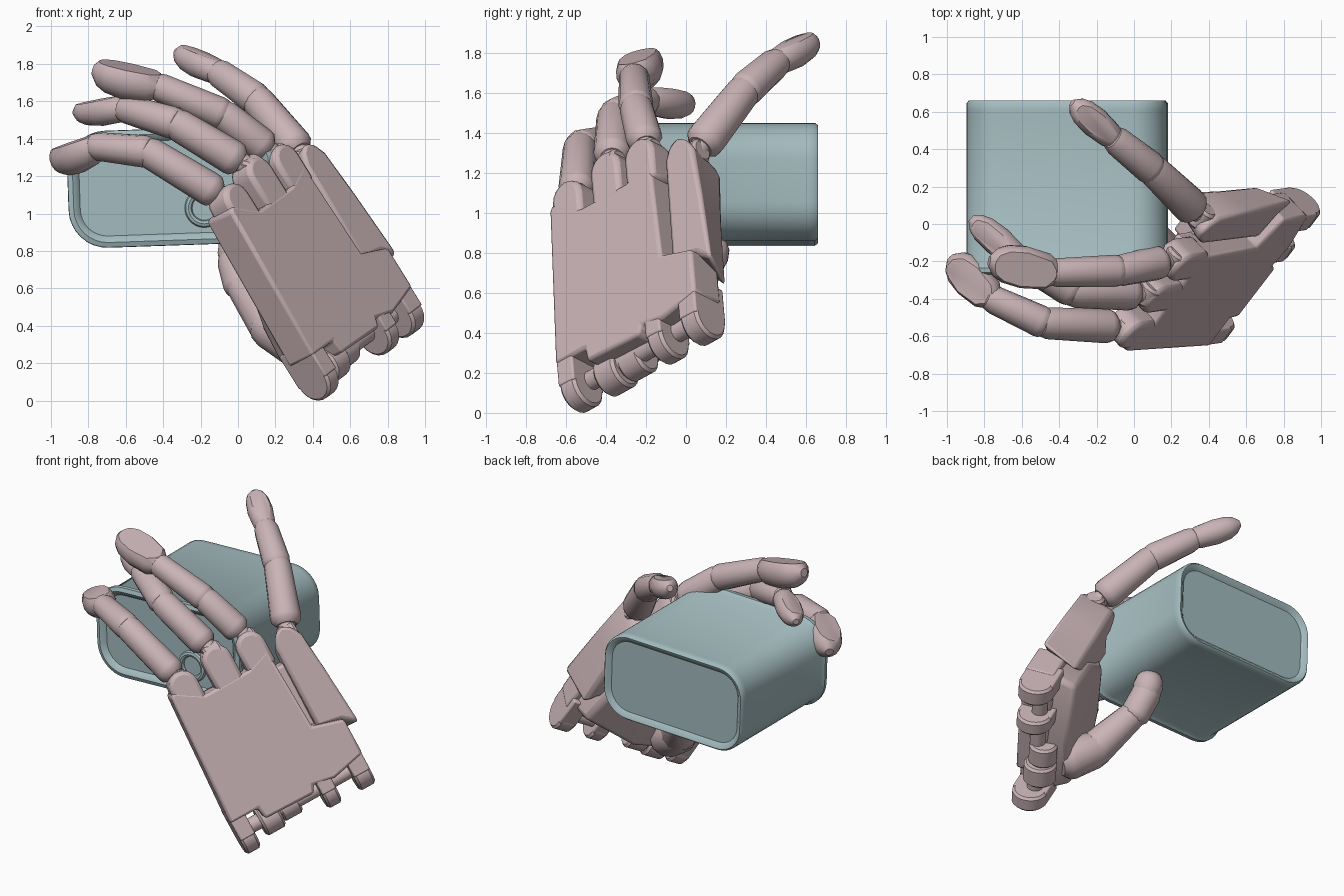
import bpy, bmesh, math
from mathutils import Matrix, Vector

if "Cube" in bpy.data.objects:
    bpy.data.objects.remove(bpy.data.objects["Cube"])


def material(name, rgb):
    m = bpy.data.materials.new(name)
    m.use_nodes = True
    m.diffuse_color = (*rgb, 1)
    m.node_tree.nodes["Principled BSDF"].inputs["Base Color"].default_value = (*rgb, 1)
    return m


PINK = material("dusty pink", (0.59, 0.455, 0.47))
TEAL = material("pale teal", (0.37, 0.50, 0.52))

# Palm frame: across the knuckles, toward the fingers, out of the back of the hand
ACROSS = Vector((0.549, 0.732, 0.406)).normalized()
OUT = Vector((0.65, -0.678, 0.345))
OUT = (OUT - ACROSS * OUT.dot(ACROSS)).normalized()
ALONG = OUT.cross(ACROSS)
PALM = Matrix((ACROSS, ALONG, OUT)).transposed().to_4x4()


def finish(bm, name, mat, matrix=None, bevel=0, angle=35):
    bmesh.ops.recalc_face_normals(bm, faces=bm.faces)
    me = bpy.data.meshes.new(name)
    bm.to_mesh(me)
    bm.free()
    me.materials.append(mat)
    ob = bpy.data.objects.new(name, me)
    bpy.context.collection.objects.link(ob)
    if matrix:
        ob.matrix_world = matrix
    if bevel:
        mod = ob.modifiers.new("bevel", "BEVEL")
        mod.width = bevel
        mod.segments = 2
        mod.limit_method = "ANGLE"
    bpy.ops.object.select_all(action="DESELECT")
    ob.select_set(True)
    bpy.context.view_layer.objects.active = ob
    bpy.ops.object.shade_smooth_by_angle(angle=math.radians(angle))
    return ob


def loft(bm, rings):
    """Bridge closed rings of points and cap both ends."""
    rows = [[bm.verts.new(p) for p in ring] for ring in rings]
    n = len(rows[0])
    for a, b in zip(rows, rows[1:]):
        for i in range(n):
            j = (i + 1) % n
            bm.faces.new((a[i], a[j], b[j], b[i]))
    bm.faces.new(rows[0])
    bm.faces.new(rows[-1])


def slab(name, outline, low, high, bevel=0.02, inner=None):
    """Flat outline in the palm frame, given thickness; the inner face may differ."""
    bm = bmesh.new()
    loft(bm, [[(x, y, low) for x, y in inner or outline], [(x, y, high) for x, y in outline]])
    return finish(bm, name, PINK, PALM, bevel)


def turned(name, p, q, profile, sides=12, nail=None, depth=0):
    """Revolve (distance, radius) pairs about the line from p to q."""
    p, q = Vector(p), Vector(q)
    axis = (q - p).normalized()
    side = axis.cross(OUT).normalized()
    up = side.cross(axis)
    bm = bmesh.new()
    rings = []
    for dist, r in profile:
        turn = [2 * math.pi * (i + 0.5) / sides for i in range(sides)]
        rings.append([p + axis * dist + side * (r * math.cos(t)) + up * (r * math.sin(t)) for t in turn])
    loft(bm, rings)
    if nail:
        # Flat nail face sliced off the fingertip
        no = Vector(nail)
        no = (no - axis * no.dot(axis) * 0.85).normalized()
        cut = bmesh.ops.bisect_plane(bm, geom=bm.verts[:] + bm.edges[:] + bm.faces[:],
                                     plane_co=(p + q) / 2 + no * depth,
                                     plane_no=no, clear_outer=True)
        edges = [e for e in cut["geom_cut"] if isinstance(e, bmesh.types.BMEdge)]
        bmesh.ops.holes_fill(bm, edges=edges)
    return finish(bm, name, PINK)


def rod(name, a0, a1, b, n, r):
    """Cylinder lying across the palm."""
    p, q = (PALM @ Vector((a, b, n)) for a in (a0, a1))
    length = (q - p).length
    e = 0.015
    return turned(name, p, q, [(0, r - e), (e, r), (length - e, r), (length, r - e)], 20)


def bone(name, p, q, r0, r1):
    length = (Vector(q) - Vector(p)).length
    turned(name, p, q, [(-0.3 * r0, 0.65 * r0), (0, 0.95 * r0), (0.3 * r0, r0), (length - 0.2 * r1, r1),
                        (length + 0.3 * r1, 0.85 * r1), (length + 0.5 * r1, 0.5 * r1)])


def fingertip(name, p, q, r, nail, depth=0):
    length = (Vector(q) - Vector(p)).length
    turned(name, p, q, [(-0.02, 0.5 * r), (0.12 * length, 0.86 * r), (0.5 * length, r), (0.78 * length, 0.9 * r),
                        (0.93 * length, 0.68 * r), (length + 0.015, 0.25 * r)], 16, nail, r * depth)


# Fingers: knuckle, two joints, tip end; radii; nail direction and depth
fingers = {
    "index": ([(0.36, 0.04, 1.29), (0.10, 0.29, 1.61), (-0.10, 0.45, 1.75), (-0.32, 0.64, 1.86)],
              (0.1, 0.088, 0.082), (0, 0, 1), 0.7),
    "middle": ([(0.21, -0.19, 1.30), (-0.08, -0.25, 1.53), (-0.43, -0.26, 1.68), (-0.76, -0.20, 1.765)],
               (0.092, 0.085, 0.115), (0, -0.2, 1), 0.55),
    "ring": ([(0.07, -0.37, 1.24), (-0.33, -0.36, 1.48), (-0.60, -0.20, 1.56), (-0.86, 0.02, 1.54)],
             (0.095, 0.088, 0.082), (-0.5, 0.2, 0.8), 0.72),
    "little": ([(-0.05, -0.55, 1.07), (-0.48, -0.53, 1.33), (-0.76, -0.40, 1.36), (-0.97, -0.19, 1.28)],
               (0.092, 0.085, 0.108), (-0.2, -0.2, 1), 0.6),
}
for name, (pts, radii, nail, depth) in fingers.items():
    base, joint = Vector(pts[0]), Vector(pts[1])
    start = base + (joint - base).normalized() * 0.09
    bone(name + "_lower_bone", start, joint, radii[0], radii[1])
    bone(name + "_middle_bone", pts[1], pts[2], radii[1] * 1.02, radii[1] * 0.9)
    fingertip(name + "_tip", pts[2], pts[3], radii[2], nail, depth)
    a, b, n = PALM.inverted() @ base
    rod(name + "_knuckle_pin", a - 0.06, a + 0.06, b, n, 0.065)
    bone(name + "_neck", base, start, 0.055, 0.055)

# Thumb folded under the container
bone("thumb_root", (0.34, -0.28, 0.29), (0.16, -0.17, 0.40), 0.13, 0.12)
bone("thumb_lower_bone", (0.18, -0.18, 0.39), (0.02, 0.02, 0.62), 0.115, 0.09)
bone("thumb_joint", (0.02, 0.02, 0.60), (-0.02, 0.11, 0.76), 0.095, 0.095)
fingertip("thumb_tip", (-0.01, 0.09, 0.70), (-0.02, 0.15, 0.88), 0.095, None)

# Palm body
slab("palm", [(-0.11, 0.93), (-0.08, 0.95), (0.09, 0.84), (0.40, 0.84), (0.57, 0.9), (0.59, 0.33),
              (0.79, 0.27), (0.79, 0.02), (0.56, -0.03), (0.42, 0.0), (0.4, -0.05), (0.05, -0.04),
              (0.04, 0.04), (-0.16, 0.04)], 0.59, 0.79)
slab("palm_heel", [(-0.14, 0.05), (-0.11, 0.3), (-0.08, 0.7), (0.1, 0.78), (0.58, 0.8), (0.74, 0.4),
                   (0.77, 0.05), (0.3, -0.04)], 0.46, 0.62, 0.03,
     [(-0.06, 0.08), (-0.04, 0.28), (0.06, 0.48), (0.2, 0.55), (0.5, 0.58), (0.66, 0.38),
      (0.7, 0.08), (0.3, -0.02)])
slab("index_mount", [(0.63, 0.88), (0.66, 0.95), (0.72, 0.985), (0.78, 0.95), (0.82, 0.88),
                     (0.85, 0.6), (0.88, 0.2), (0.78, 0.27), (0.62, 0.3)], 0.5, 0.745, 0.025,
     [(0.63, 0.80), (0.67, 0.86), (0.72, 0.89), (0.77, 0.86), (0.79, 0.8),
      (0.77, 0.55), (0.755, 0.17), (0.70, 0.25), (0.62, 0.3)])
slab("palm_bridge", [(0.5, 0.3), (0.5, 0.75), (0.7, 0.75), (0.7, 0.3)], 0.5, 0.66)

# Rounded knuckle covers
for name, centre, top in (("little", 0.0, 1.05), ("ring", 0.265, 1.09), ("middle", 0.495, 1.06)):
    r = 0.095
    arc = [(centre + r * math.cos(math.pi * i / 8), top - r + r * math.sin(math.pi * i / 8)) for i in range(9)]
    slab(name + "_knuckle_cover", arc + [(centre - r, 0.8), (centre + r, 0.8)], 0.63, 0.788, 0.025)

# Wrist hinge lugs and barrels
for name, a0, a1 in (("outer_lug", -0.155, -0.05), ("inner_lug", 0.44, 0.54), ("thumb_side_lug", 0.67, 0.785)):
    rod(name, a0, a1, -0.085, 0.67, 0.112)
    slab(name + "_arm", [(a0, -0.09), (a1, -0.09), (a1, 0.12), (a0, 0.12)], 0.56, 0.785, 0.01)
rod("wrist_barrel", 0.02, 0.16, -0.06, 0.62, 0.105)
rod("wrist_barrel_middle", 0.16, 0.3, -0.05, 0.61, 0.09)
rod("wrist_pin", -0.1, 0.72, -0.05, 0.65, 0.05)


# Container: rounded rectangle carried along y, with a front lip and recessed ends
def rounded(y, grow):
    hx, hz, r = 0.535 + grow, 0.295 + grow, 0.19 + grow
    tilt = math.radians(2)
    pts = []
    for k, (sx, sz) in enumerate(((1, 1), (-1, 1), (-1, -1), (1, -1))):
        for i in range(9):
            t = math.pi / 2 * (k + i / 8)
            x = sx * (hx - r) + r * math.cos(t)
            z = sz * (hz - r) + r * math.sin(t)
            pts.append((-0.357 + x * math.cos(tilt) - z * math.sin(tilt), y,
                        1.142 + x * math.sin(tilt) + z * math.cos(tilt)))
    return pts


bm = bmesh.new()
loft(bm, [rounded(y, g) for y, g in (
    (-0.24, -0.045), (-0.26, -0.03), (-0.27, -0.01), (-0.26, 0.016), (-0.235, 0.018), (-0.21, 0),
    (0.61, 0), (0.645, 0), (0.66, -0.012), (0.655, -0.028), (0.635, -0.05))])
finish(bm, "container", TEAL, angle=40)

# Raised ring on the container's front end
bpy.ops.mesh.primitive_torus_add(location=(-0.18, -0.245, 1.03), rotation=(math.pi / 2, 0, 0),
                                 major_radius=0.085, minor_radius=0.02, major_segments=28, minor_segments=8)
ring = bpy.context.object
ring.name = "spout_ring"
ring.data.materials.append(TEAL)
bpy.ops.object.shade_smooth_by_angle(angle=math.radians(40))
